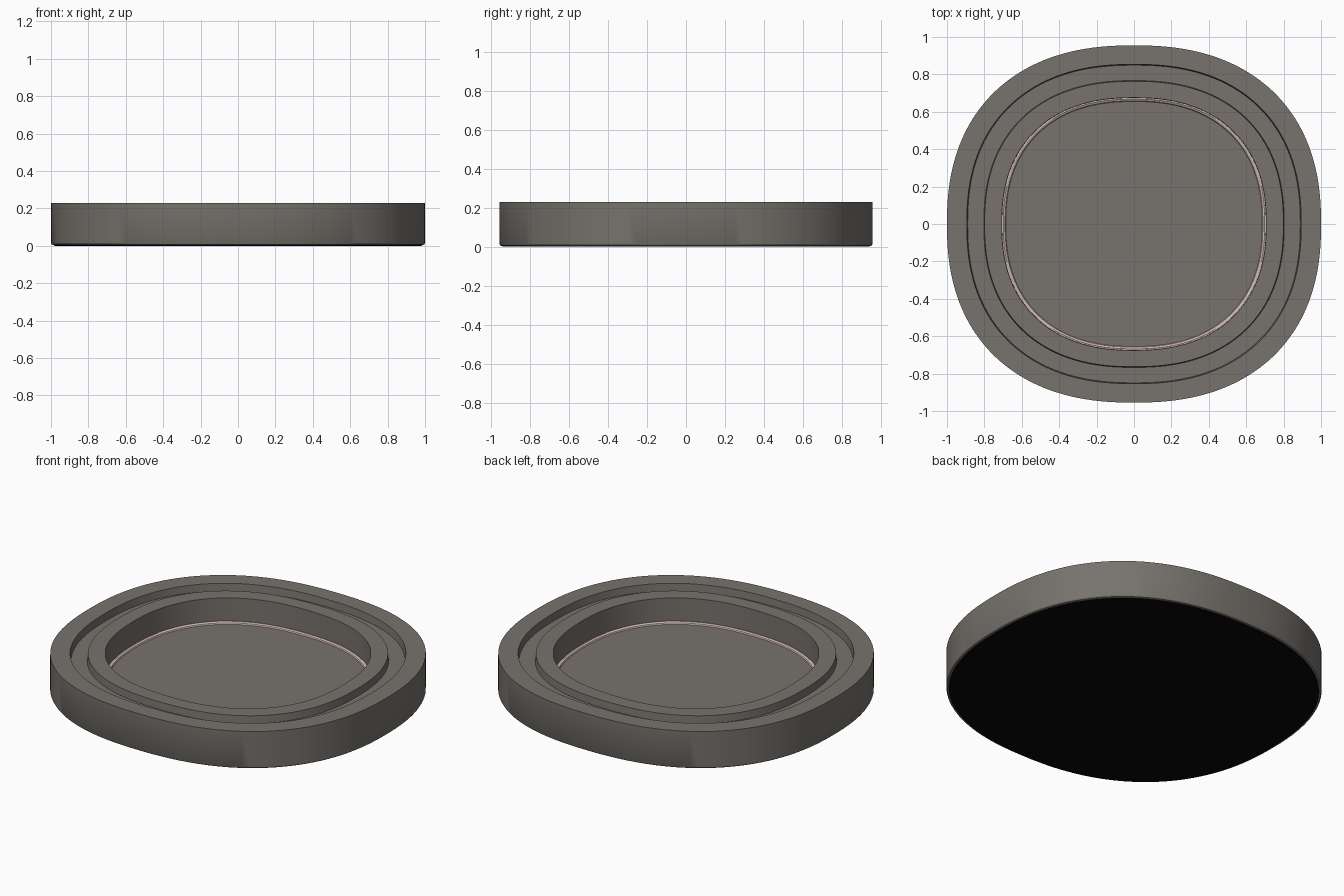
import bpy, bmesh, math

if "Cube" in bpy.data.objects:
    bpy.data.objects.remove(bpy.data.objects["Cube"])

SEGMENTS = 144
HALF_Y = 0.955      # depth relative to width
POWER = 2.33        # squareness of the rounded outline


def material(name, rgb):
    m = bpy.data.materials.new(name)
    m.diffuse_color = (*rgb, 1.0)
    m.use_nodes = True
    m.node_tree.nodes["Principled BSDF"].inputs["Base Color"].default_value = m.diffuse_color
    return m


def outline_point(angle, r):
    """Point on the rounded-square outline, scaled by r."""
    c, s = math.cos(angle), math.sin(angle)
    k = (abs(c) ** POWER + abs(s) ** POWER) ** (-1.0 / POWER)
    return r * k * c, r * k * s * HALF_Y


def sweep(name, profile, mat, closed=False):
    """Sweep a (scale, height) profile round the outline; cap open ends."""
    bm = bmesh.new()
    rings = []
    for r, z in profile:
        ring = []
        for i in range(SEGMENTS):
            x, y = outline_point(2 * math.pi * i / SEGMENTS, r)
            ring.append(bm.verts.new((x, y, z)))
        rings.append(ring)
    pairs = list(zip(rings, rings[1:]))
    if closed:
        pairs.append((rings[-1], rings[0]))
    else:
        bm.faces.new(rings[0])
        bm.faces.new(rings[-1])
    for a, b in pairs:
        for i in range(SEGMENTS):
            j = (i + 1) % SEGMENTS
            bm.faces.new((a[i], a[j], b[j], b[i]))
    bmesh.ops.recalc_face_normals(bm, faces=bm.faces)
    mesh = bpy.data.meshes.new(name)
    bm.to_mesh(mesh)
    bm.free()
    mesh.materials.append(mat)
    obj = bpy.data.objects.new(name, mesh)
    bpy.context.collection.objects.link(obj)
    bpy.ops.object.select_all(action='DESELECT')
    obj.select_set(True)
    bpy.context.view_layer.objects.active = obj
    bpy.ops.object.shade_smooth_by_angle(angle=math.radians(30))
    return obj


grey = material("warm_grey", (0.185, 0.170, 0.153))
pink = material("pale_pink", (0.62, 0.49, 0.44))
black = material("black", (0.002, 0.002, 0.002))

# Dish body: recessed floor, inner ring, shallow groove, outer rim, lower bevel
sweep("dish_body", [
    (0.705, 0.080), (0.707, 0.230),
    (0.799, 0.230), (0.803, 0.186),
    (0.889, 0.186), (0.894, 0.230),
    (1.000, 0.230), (1.000, 0.014),
    (0.996, 0.007), (0.988, 0.004),
], grey)

# Pale trim running round the edge of the recessed floor
sweep("floor_trim", [
    (0.7055, 0.079), (0.7055, 0.091), (0.699, 0.092),
    (0.689, 0.087), (0.685, 0.079),
], pink, closed=True)

# Dark base pad underneath
sweep("base_pad", [(0.982, 0.000), (0.986, 0.005)], black)
